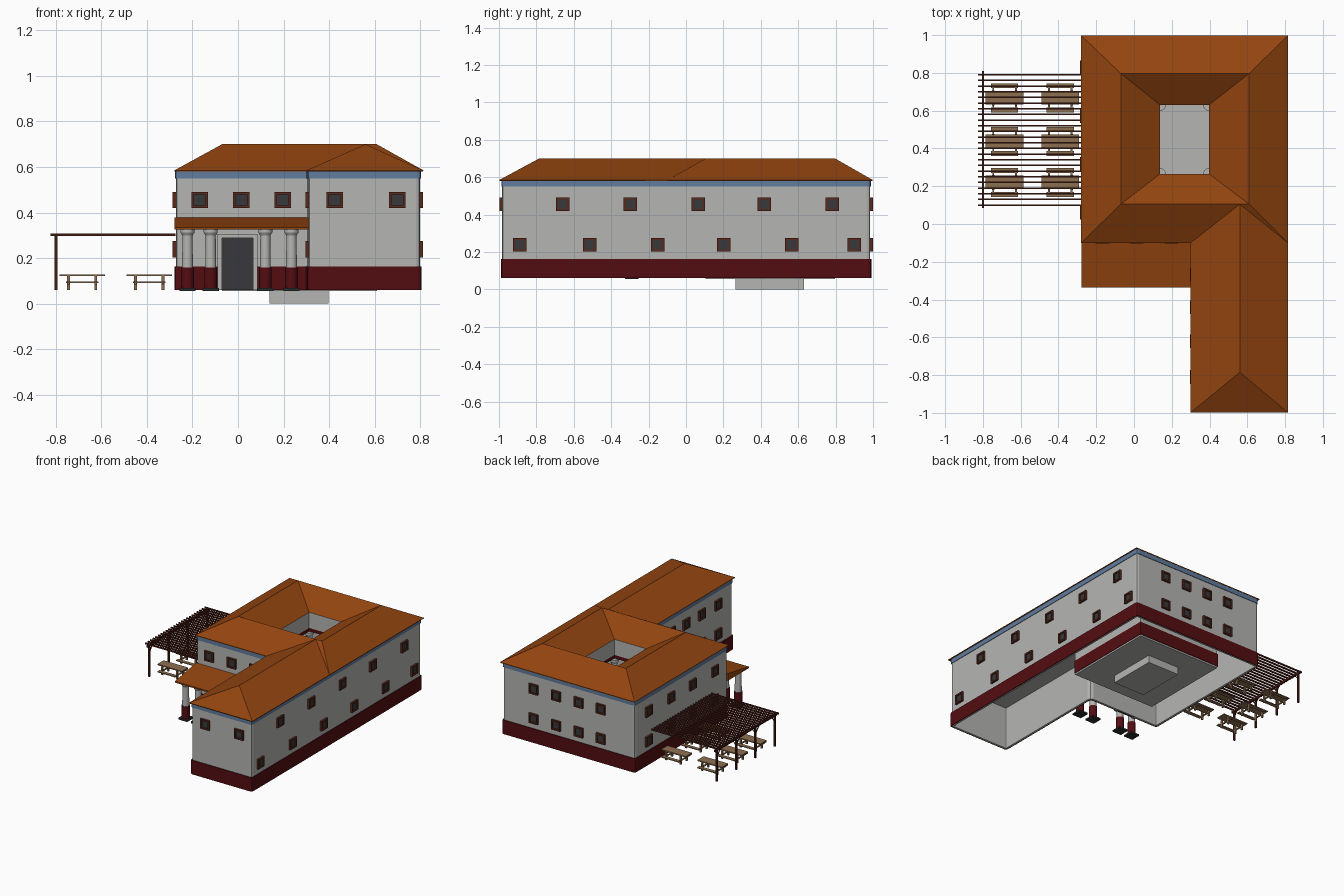
import bpy, bmesh
from mathutils import Vector

cube = bpy.data.objects.get("Cube")
if cube:
    bpy.data.objects.remove(cube, do_unlink=True)


def material(name, r, g, b):
    m = bpy.data.materials.new(name)
    m.use_nodes = True
    m.diffuse_color = (r, g, b, 1)
    m.node_tree.nodes["Principled BSDF"].inputs["Base Color"].default_value = (r, g, b, 1)
    return m


PLASTER = material("plaster grey", .46, .46, .45)
TILE = material("roof tile orange", .29, .058, .005)
RED = material("base dark red", .088, .004, .006)
BLUE = material("frieze blue", .12, .2, .34)
FRAME = material("window frame brown", .1, .022, .011)
GLASS = material("dark pane", .04, .04, .043)
STONE = material("plinth charcoal", .022, .026, .026)
TIMBER = material("pergola timber", .06, .012, .007)
WOOD = material("table wood", .27, .16, .08)

GROUND, EAVE, RIDGE = .06, .585, .70


def finish(name, bm, mat, thickness=0):
    me = bpy.data.meshes.new(name)
    bm.to_mesh(me)
    bm.free()
    ob = bpy.data.objects.new(name, me)
    bpy.context.collection.objects.link(ob)
    me.materials.append(mat)
    if thickness:
        mod = ob.modifiers.new("thickness", "SOLIDIFY")
        mod.thickness, mod.offset = thickness, -1
    return ob


def boxes(name, spans, mat):
    """One object from boxes given as (x0, x1, y0, y1, z0, z1)."""
    bm = bmesh.new()
    for x0, x1, y0, y1, z0, z1 in spans:
        vs = bmesh.ops.create_cube(bm, size=1)["verts"]
        bmesh.ops.scale(bm, vec=(x1 - x0, y1 - y0, z1 - z0), verts=vs)
        bmesh.ops.translate(bm, vec=((x0 + x1) / 2, (y0 + y1) / 2, (z0 + z1) / 2), verts=vs)
    return finish(name, bm, mat)


def faces(name, verts, polys, mat, thickness=0):
    bm = bmesh.new()
    vs = [bm.verts.new(v) for v in verts]
    for p in polys:
        bm.faces.new([vs[i] for i in p])
    bm.normal_update()
    return finish(name, bm, mat, thickness)


def rect(x0, x1, y0, y1, z=0):
    return [(x0, y0, z), (x1, y0, z), (x1, y1, z), (x0, y1, z)]


def footprint(o):
    """L-shaped plan grown outward by o."""
    l, r, f, b, w, m = -.273 - o, .8 + o, -.983 - o, .985 + o, .31 - o, -.09 - o
    return [(l, m), (w, m), (w, f), (r, f), (r, b), (l, b)]


def shell(name, plan, z0, z1, mat, thickness, corner=.018):
    """Upright wall ring with rounded corners."""
    pts = []
    for i, p in enumerate(plan):
        p = Vector(p)
        a = p + (Vector(plan[i - 1]) - p).normalized() * corner
        b = p + (Vector(plan[(i + 1) % len(plan)]) - p).normalized() * corner
        pts += [a, (a + b + 2 * p) / 4, b]
    n = len(pts)
    verts = [(p.x, p.y, z) for z in (z0, z1) for p in pts]
    quads = [(i, (i + 1) % n, n + (i + 1) % n, n + i) for i in range(n)]
    return faces(name, verts, quads, mat, thickness)


def ring(outer, inner, z0, z1):
    """Four boxes filling the gap between two rectangles."""
    a, b, c, d = outer
    e, f, g, h = inner
    return [(a, b, c, g, z0, z1), (a, b, h, d, z0, z1),
            (a, e, g, h, z0, z1), (f, b, g, h, z0, z1)]


# Outer walls, base and frieze
shell("walls", footprint(0), GROUND, EAVE, PLASTER, .012)
shell("wall_base", footprint(.006), GROUND, .163, RED, .006)
shell("frieze", footprint(.004), .55, EAVE, BLUE, .004)

# Main roof: outer slopes and slopes down to the courtyard
MAIN = (-.28, .815, -.1, .998)
CREST = (-.07, .61, .105, .797)
COURT = (.138, .397, .265, .63)
verts = rect(*MAIN, EAVE) + rect(*CREST, RIDGE) + rect(*COURT, EAVE)
slopes = [(k + i, k + (i + 1) % 4, k + 4 + (i + 1) % 4, k + 4 + i) for k in (0, 4) for i in range(4)]
faces("main_roof", verts, slopes, TILE, .006)

# Wing roof with a hipped front end
faces("wing_roof",
      [(.3, -.998, EAVE), (.815, -.998, EAVE), (.815, -.1, EAVE), (.3, -.1, EAVE),
       (.56, -.785, RIDGE), (.56, .105, RIDGE)],
      [(0, 1, 4), (1, 2, 5, 4), (3, 0, 4, 5)], TILE, .006)

# Courtyard: floor, basin, gallery walls and columns
boxes("courtyard_floor", [(*CREST, .055, .066)], PLASTER)
boxes("basin", [(*COURT, 0, .07)], PLASTER)
x0, x1, y0, y1 = CREST
inset = (x0 + .01, x1 - .01, y0 + .01, y1 - .01)
boxes("gallery_walls", ring(CREST, inset, GROUND, RIDGE - .01), PLASTER)
boxes("gallery_base", ring((x0 - .004, x1 + .004, y0 - .004, y1 + .004),
                           (x0 + .014, x1 - .014, y0 + .014, y1 - .014), .067, .163), RED)
x0, x1, y0, y1 = COURT
outside = (x0 - .012, x1 + .012, y0 - .012, y1 + .012)
boxes("court_upper_walls", ring(outside, COURT, .47, EAVE), PLASTER)
boxes("court_beam", ring(outside, COURT, .445, .47), RED)

# Upper floor slabs
boxes("upper_floor", ring((-.265, .79, -.08, .975), CREST, .375, .385)
      + [(.32, .79, -.975, -.08, .375, .385)], PLASTER)


def column(name, x, y, top):
    """Two-colour column with a flared capital."""
    for part, z0, z1, r0, r1, mat in (
            ("base", GROUND, .158, .028, .028, RED), ("shaft", .158, top - .03, .024, .022, PLASTER),
            ("neck", top - .03, top - .015, .022, .031, PLASTER),
            ("capital", top - .015, top, .031, .031, PLASTER)):
        bm = bmesh.new()
        vs = bmesh.ops.create_cone(bm, cap_ends=True, segments=20, radius1=r0,
                                   radius2=r1, depth=z1 - z0)["verts"]
        bmesh.ops.translate(bm, vec=(x, y, (z0 + z1) / 2), verts=vs)
        for f in bm.faces:
            f.smooth = len(f.verts) == 4
        finish(f"{name}_{part}", bm, mat)
    boxes(name + "_plinth", [(x - .036, x + .036, y - .036, y + .036, .056, .068)], STONE)


for i, x in enumerate((-.222, -.12, .12, .235)):
    column(f"porch_column_{i}", x, -.29, .328)
for i, (x, y, z) in enumerate(rect(*COURT)):
    column(f"court_column_{i}", x, y, .445)

# Porch lean-to roof
prof = [(-.335, .325), (-.09, .325), (-.09, .378), (-.335, .335)]
faces("porch_roof", [(x, y, z) for x in (-.278, .31) for y, z in prof],
      [(3, 2, 1, 0), (4, 5, 6, 7)] + [(i, (i + 1) % 4, 4 + (i + 1) % 4, 4 + i) for i in range(4)], TILE)

# Front door
boxes("door_leaf", [(-.07, .066, -.1, -.085, GROUND, .288)], GLASS)
boxes("door_frame", [(-.09, -.07, -.108, -.085, GROUND, .305), (.066, .086, -.108, -.085, GROUND, .305),
                     (-.07, .066, -.108, -.085, .288, .305)], PLASTER)

# Windows: bars around a recessed pane, set on any of the four sides
frames, panes = [], []


def window(axis, sign, wall, u, z, half=.036, bar=.011):
    def place(u0, u1, z0, z1, depth, out):
        d0, d1 = sorted((wall - sign * .005, wall + sign * depth))
        span = (d0, d1, u + u0, u + u1) if axis == "x" else (u + u0, u + u1, d0, d1)
        out.append((*span, z + z0, z + z1))
    i = half - bar
    for s in (-1, 1):
        a, b = sorted((s * i, s * half))
        place(a, b, -half, half, .014, frames)
        place(-i, i, a, b, .014, frames)
    place(-i, i, -i, i, .006, panes)


UP, LOW = .455, .238
for x in (-.168, .015, .197):
    window("y", -1, -.09, x, UP)
for x in (.425, .70):
    window("y", -1, -.983, x, UP)
for y in (-.66, -.297, .065, .418, .783):
    window("x", 1, .8, y, UP)
for y in (-.888, -.515, -.152, .202, .565, .9):
    window("x", 1, .8, y, LOW)
for z in (UP, LOW):
    for x in (0, .18, .365, .548):
        window("y", 1, .985, x, z)
    for y in (.06, .32, .57, .83):
        window("x", -1, -.273, y, z)
    for y in (-.81, -.62, -.44, -.27):
        window("x", -1, .31, y, z)
boxes("window_frames", frames, FRAME)
boxes("window_panes", panes, GLASS)

# Pergola: slats, beam, posts and braces
slats = [(-.825, -.275, y - .004, y + .004, .297, .308)
         for y in (.1 + .69 * i / 23 for i in range(24))]
boxes("pergola_slats", slats, TIMBER)
boxes("pergola_beam", [(-.806, -.794, .085, .81, .283, .298)], TIMBER)
for i in range(4):
    y = .11 + .225 * i
    boxes(f"pergola_post_{i}", [(-.806, -.794, y - .006, y + .006, GROUND, .285)], TIMBER)
    for s in (-1, 1):
        if 0 <= i + s <= 3:
            faces(f"pergola_brace_{i}", [(-.8, y, .235), (-.8, y, .247),
                                         (-.8, y + s * .045, .288), (-.8, y + s * .035, .288)],
                  [(0, 1, 2, 3)], TIMBER, .006)

# Picnic tables with a bench on each side
for i, cx in enumerate((-.685, -.39)):
    for j, cy in enumerate((.22, .437, .668)):
        parts = [(cx - .1, cx + .1, cy - .036, cy + .036, .12, .128)]
        for s in (-1, 1):
            b = cy + s * .064
            parts.append((cx - .072, cx + .072, b - .013, b + .013, .091, .097))
            lx = cx + s * .06
            parts.append((lx - .005, lx + .005, cy - .066, cy + .066, .084, .091))
            for t in (-1, 1):
                ly = cy + t * .034
                parts.append((lx - .006, lx + .006, ly - .006, ly + .006, GROUND, .12))
        boxes(f"picnic_table_{i}_{j}", parts, WOOD)
